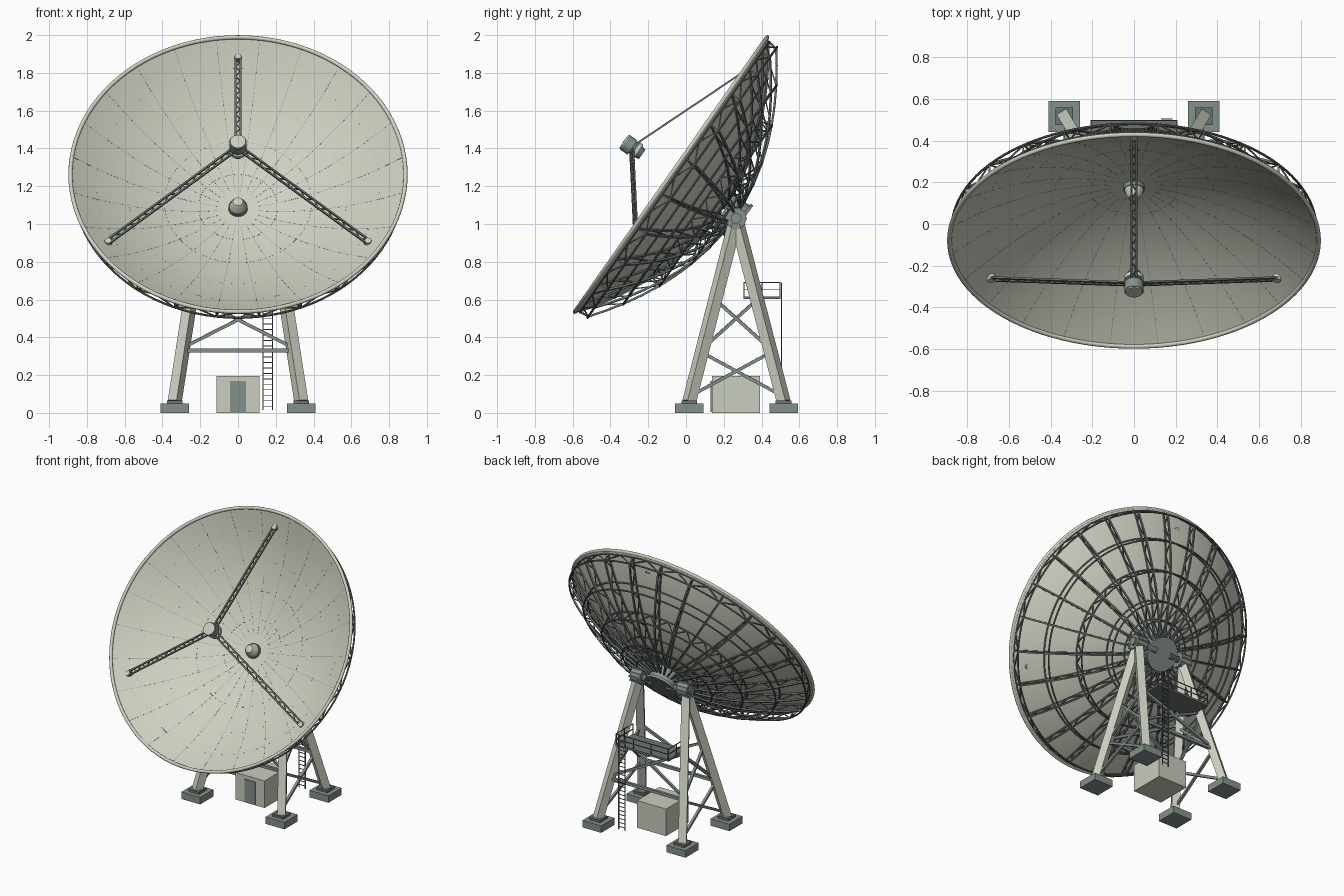
import bpy, bmesh, math
from mathutils import Vector, Matrix

if "Cube" in bpy.data.objects:
    bpy.data.objects.remove(bpy.data.objects["Cube"])

def material(name, r, g, b):
    m = bpy.data.materials.new(name)
    m.diffuse_color = (r, g, b, 1)
    m.use_nodes = True
    m.node_tree.nodes["Principled BSDF"].inputs["Base Color"].default_value = m.diffuse_color
    return m

PANEL = material("panel_ivory", .61, .63, .53)
PAINT = material("frame_cream", .59, .61, .52)
GREY = material("grey_green", .235, .285, .26)
DARK = material("dark_steel", .15, .172, .162)

# Dish frame: origin at the vertex, local z along the boresight (35 degrees up)
DISH = Matrix.Translation((0, .182, 1.079)) @ Matrix.Rotation(math.radians(55), 4, 'X')
WORLD = Matrix.Identity(4)
K = .408                     # paraboloid z = K r^2
R = .887                     # rim radius

def finish(bm, name, mat, M=WORLD, smooth=False):
    if smooth:
        bmesh.ops.remove_doubles(bm, verts=bm.verts, dist=1e-5)
    bmesh.ops.recalc_face_normals(bm, faces=bm.faces)
    me = bpy.data.meshes.new(name)
    bm.transform(M)
    bm.to_mesh(me)
    bm.free()
    me.materials.append(mat)
    if smooth:
        me.polygons.foreach_set("use_smooth", [True] * len(me.polygons))
        me.set_sharp_from_angle(angle=math.radians(40))
    ob = bpy.data.objects.new(name, me)
    bpy.context.collection.objects.link(ob)
    return ob

def rod(bm, p, q, r, n=4, r2=None):
    """Prism between two points; for n=4, r is half the side width."""
    p, q = Vector(p), Vector(q)
    d = (q - p).normalized()
    up = Vector((0, 0, 1)) if abs(d.z) < .99 else Vector((0, 1, 0))
    u = up.cross(d).normalized()
    v = d.cross(u)
    r2 = r if r2 is None else r2
    f = math.sqrt(2) if n == 4 else 1
    rings = []
    for c, s in ((p, r * f), (q, r2 * f)):
        rings.append([bm.verts.new(c + s * (u * math.cos(a) + v * math.sin(a)))
                      for a in (2 * math.pi * (i + .5) / n for i in range(n))])
    for i in range(n):
        j = (i + 1) % n
        bm.faces.new((rings[0][i], rings[0][j], rings[1][j], rings[1][i]))
    bm.faces.new(rings[0][::-1])
    bm.faces.new(rings[1])

def box(bm, x0, x1, y0, y1, z0, z1):
    M = Matrix.Translation(((x0 + x1) / 2, (y0 + y1) / 2, (z0 + z1) / 2))
    bmesh.ops.create_cube(bm, size=1, matrix=M @ Matrix.Diagonal((x1 - x0, y1 - y0, z1 - z0, 1)))

def lathe(name, profile, mat, n=32, M=DISH):
    bm = bmesh.new()
    vs = [bm.verts.new((r, 0, z)) for r, z in profile]
    es = [bm.edges.new(e) for e in zip(vs, vs[1:])]
    bmesh.ops.spin(bm, geom=vs + es, cent=(0, 0, 0), axis=(0, 0, 1), angle=2 * math.pi, steps=n)
    return finish(bm, name, mat, M, True)

def hoop(name, r, z, t, mat, sides=8):
    """Round ring of tube radius t."""
    lathe(name, [(r + t * math.cos(a), z + t * math.sin(a))
                 for a in (2 * math.pi * i / sides for i in range(sides + 1))], mat, 96)

def polar(r, a, z):
    return Vector((r * math.cos(a), r * math.sin(a), z))

# Reflector shell and rolled rim
rs = [R * i / 16 for i in range(17)]
lathe("reflector_dish", [(r, K * r * r) for r in rs] +
      [(r, K * r * r - .012) for r in reversed(rs)], PANEL, 96)
hoop("dish_rim", R, K * R * R - .002, .011, PANEL, 12)

# Panel seams, barely proud of the reflector face
N = 24
bm = bmesh.new()
for i in range(N):
    a = 2 * math.pi * (i + .5) / N
    for r0, r1 in zip(rs[2:], rs[3:]):
        rod(bm, polar(r0, a, K * r0 * r0 - .0006), polar(r1, a, K * r1 * r1 - .0006), .0009)
finish(bm, "radial_seams", GREY, DISH)
for i, r in enumerate((.21, .39, .58, .75)):
    hoop(f"ring_seam_{i}", r, K * r * r - .0006, .001, GREY, 4)

# Backing ribs: front chord, rear chord and web on each of 24 spokes
RINGS = [.10, .21, .33, .43, .52, .62, .71, .80, .875]
zf = lambda r: K * r * r - .016
zr = lambda r: K * r * r - .088 + .022 * (r / .87) ** 2
front = lambda r, a: polar(r, a, zf(r))
rear = lambda r, a: polar(r, a, zr(r))
bm = bmesh.new()
for i in range(N):
    a = 2 * math.pi * (i + .5) / N
    for k, (r0, r1) in enumerate(zip(RINGS, RINGS[1:])):
        rod(bm, front(r0, a), front(r1, a), .005)
        rod(bm, rear(r0, a), rear(r1, a), .0055)
        ends = (front(r0, a), rear(r1, a)) if k % 2 else (rear(r0, a), front(r1, a))
        rod(bm, *ends, .003)
    rod(bm, front(.875, a), rear(.875, a), .004)
finish(bm, "backing_ribs", DARK, DISH)

# Backing hoops, the outer one laced to the rim
for i, r in enumerate((.21, .33, .52, .71, .875)):
    hoop(f"front_hoop_{i}", r, zf(r), .005, DARK)
    hoop(f"rear_hoop_{i}", r, zr(r), .006, DARK)
bm = bmesh.new()
for r in (.52, .875):
    for i in range(N):
        a, m, b = (2 * math.pi * (i + t) / N for t in (.5, 1, 1.5))
        rod(bm, rear(r, a), front(r, m), .003)
        rod(bm, front(r, m), rear(r, b), .003)
finish(bm, "hoop_lacing", DARK, DISH)

# Hub drum behind the dish
lathe("hub_drum", [(0, -.02), (.105, -.02), (.105, -.115), (.115, -.115), (.115, -.132), (0, -.132)], GREY)

# Vertex cone in the middle of the dish
lathe("vertex_cone_base", [(0, 0), (.05, 0), (.05, .024), (.042, .024), (0, .024)], GREY)
lathe("vertex_cone_cap", [(.046, .024), (.036, .055), (.026, .07), (0, .076)], PAINT)

# Feed at the focus
lathe("feed_horn", [(0, .505), (.03, .505), (.036, .53), (.036, .58), (0, .58)], DARK)
lathe("feed_collar", [(.03, .53), (.046, .53), (.046, .552), (.03, .552)], PAINT)
lathe("feed_housing", [(0, .568), (.046, .568), (.046, .618), (0, .618)], GREY)
lathe("feed_cap", [(0, .616), (.043, .616), (.041, .624), (0, .626)], PAINT)

# Three lattice struts holding the feed, with feet on the dish
bm, feet = bmesh.new(), bmesh.new()
for deg in (90, 210, 330):
    a = math.radians(deg)
    p, q = polar(.795, a, K * .795 ** 2 + .008), polar(.036, a, .56)
    d = (q - p).normalized()
    side = Vector((-math.sin(a), math.cos(a), 0))
    offs = [side * .013, side * -.013]
    for o in offs:
        rod(bm, p + o, q + o, .0048)
    steps = 18
    for i in range(steps):
        s, e = p.lerp(q, i / steps), p.lerp(q, (i + 1) / steps)
        rod(bm, s + offs[i % 2], e + offs[(i + 1) % 2], .0028)
    foot = polar(.795, a, K * .795 ** 2)
    rod(feet, foot - Vector((0, 0, .01)), foot + Vector((0, 0, .02)), .021, 16, .017)
finish(bm, "feed_struts", DARK, DISH)
finish(feet, "strut_feet", PAINT, DISH, True)

# Pedestal: two A-frames mirrored in x
def leg_at(s, y_foot, z):
    t = (z - .06) / (1.03 - .06)
    return Vector((s * (.335 - .15 * t), y_foot + (.265 - y_foot) * t, z))

FRONT, BACK = .017, .517
legs, pads, shoes, brace = (bmesh.new() for _ in range(4))
bearing, bolts, shaft = bmesh.new(), bmesh.new(), bmesh.new()
for s in (-1, 1):
    for y in (FRONT, BACK):
        rod(legs, leg_at(s, y, .06), leg_at(s, y, 1.03), .027)
        box(pads, s * .335 - .075, s * .335 + .075, y - .075, y + .075, 0, .05)
        box(shoes, s * .335 - .042, s * .335 + .042, y - .042, y + .042, .05, .066)
    # side cross braces
    for z0, z1 in ((.09, .32), (.34, .60)):
        rod(brace, leg_at(s, FRONT, z0), leg_at(s, BACK, z1), .0085)
        rod(brace, leg_at(s, BACK, z0), leg_at(s, FRONT, z1), .0085)
    # bearing with bolt circle, and its stub shaft on the hub
    c = Vector((s * .185, .265, 1.03))
    X = Vector((s, 0, 0))
    rod(bearing, c - X * .04, c + X * .04, .054, 28)
    rod(bearing, c + X * .04, c + X * .05, .028, 20)
    for i in range(10):
        t = 2 * math.pi * i / 10
        b = c + Vector((0, math.cos(t), math.sin(t))) * .052
        rod(bolts, b - X * .044, b + X * .046, .008, 6)
    rod(shaft, c, (s * .055, .29, 1.015), .022, 16)
# front and back cross braces
for y in (FRONT, BACK):
    rod(brace, leg_at(-1, y, .33), leg_at(1, y, .33), .01)
    for s in (-1, 1):
        rod(brace, leg_at(s, y, .345), leg_at(-s, y, .62), .0085)
finish(legs, "pedestal_legs", PAINT)
finish(pads, "foundation_pads", GREY)
finish(shoes, "leg_base_plates", DARK)
finish(brace, "pedestal_braces", GREY)
finish(bearing, "elevation_bearings", GREY, smooth=True)
finish(bolts, "bearing_bolts", GREY)
finish(shaft, "elevation_shafts", DARK, smooth=True)

# Service platform with railings
bm = bmesh.new()
box(bm, -.21, .21, .305, .5, .602, .616)
finish(bm, "service_platform", DARK)
bm = bmesh.new()
for z in (.652, .69):
    for s in (-.207, .207):
        rod(bm, (s, .308, z), (s, .497, z), .0025)
    rod(bm, (-.207, .497, z), (.207, .497, z), .0025)
for s in (-.207, .207):
    for y in (.308, .402, .497):
        rod(bm, (s, y, .61), (s, y, .692), .0025)
for x in (-.07, .07):
    rod(bm, (x, .497, .61), (x, .497, .692), .0025)
finish(bm, "platform_railing", DARK)

# Ladder
bm = bmesh.new()
for x in (.132, .182):
    rod(bm, (x, .505, .015), (x, .505, .69), .0028)
for i in range(22):
    z = .035 + i * .029
    rod(bm, (.132, .505, z), (.182, .505, z), .002)
finish(bm, "ladder", DARK)

# Equipment hut and its door
bm = bmesh.new()
box(bm, -.115, .115, .137, .392, 0, .195)
finish(bm, "equipment_hut", PAINT)
bm = bmesh.new()
box(bm, -.042, .042, .131, .138, .005, .168)
finish(bm, "hut_door", GREY)
